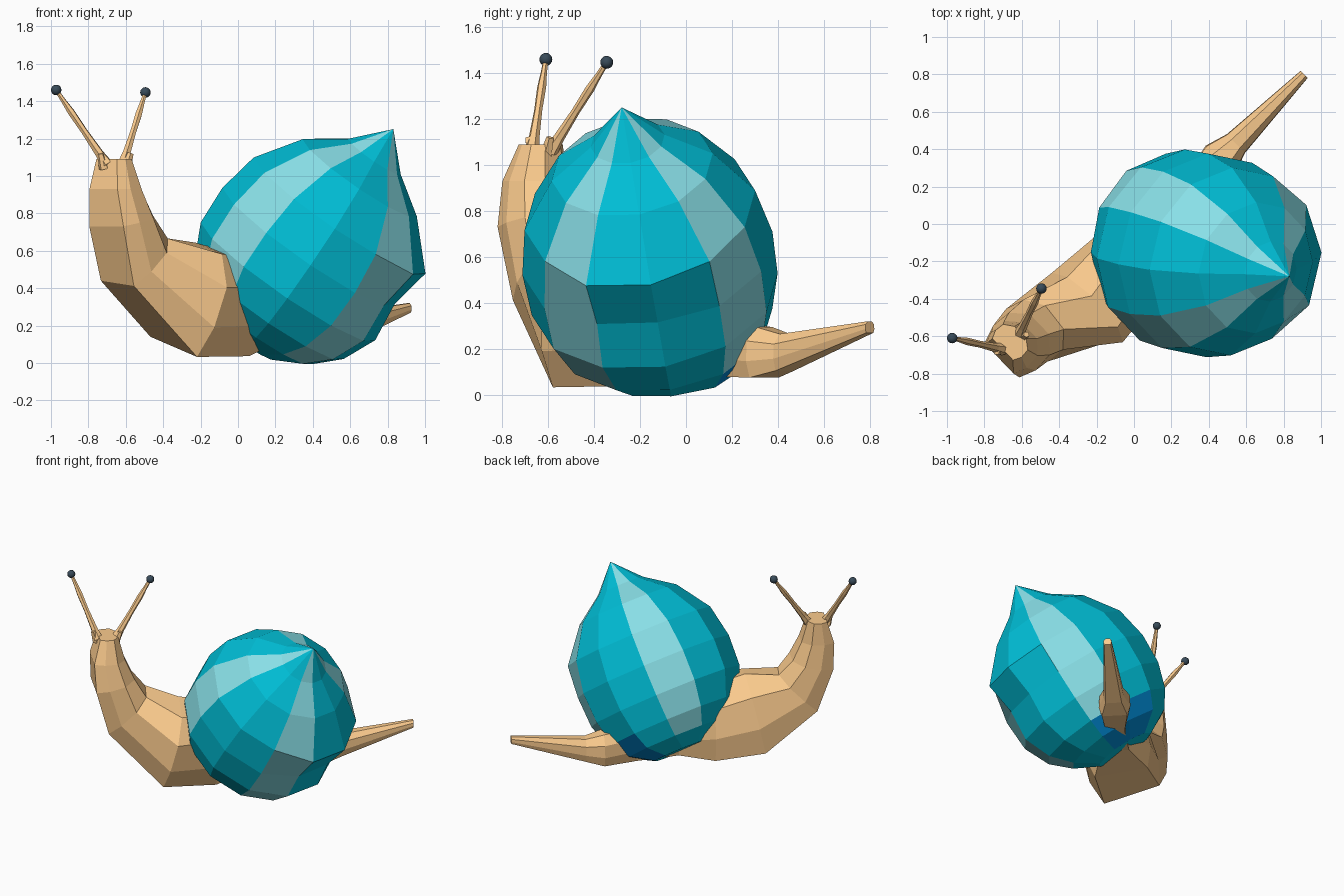
import bpy, math
from mathutils import Vector as V

if "Cube" in bpy.data.objects:
    bpy.data.objects.remove(bpy.data.objects["Cube"])


def mat(name, col):
    m = bpy.data.materials.new(name)
    m.diffuse_color = (*col, 1)
    m.use_nodes = True
    m.node_tree.nodes["Principled BSDF"].inputs["Base Color"].default_value = m.diffuse_color
    return m


TAN = mat("tan", (0.97, 0.60, 0.27))
CYAN = mat("cyan", (0.0, 0.52, 0.68))
PALE = mat("pale_cyan", (0.25, 0.74, 0.80))
BLUE = mat("blue", (0.0, 0.25, 0.65))
DARK = mat("slate", (0.04, 0.07, 0.10))


def loft(name, rings, mats, index=lambda i, j: 0):
    """Skin a list of equal-length point rings and cap both ends."""
    n = len(rings[0])
    verts = [p for r in rings for p in r]
    faces, idx = [], []
    for i in range(len(rings) - 1):
        for j in range(n):
            k = (j + 1) % n
            faces.append((i*n + j, i*n + k, (i+1)*n + k, (i+1)*n + j))
            idx.append(index(i, j))
    faces += [tuple(reversed(range(n))), tuple(range(len(verts) - n, len(verts)))]
    idx += [0, 0]
    me = bpy.data.meshes.new(name)
    me.from_pydata(verts, [], faces)
    for m in mats:
        me.materials.append(m)
    for p, k in zip(me.polygons, idx):
        p.material_index = k
    ob = bpy.data.objects.new(name, me)
    bpy.context.collection.objects.link(ob)
    bpy.context.view_layer.objects.active = ob
    bpy.ops.object.mode_set(mode='EDIT')
    bpy.ops.mesh.select_all(action='SELECT')
    bpy.ops.mesh.remove_doubles(threshold=0.0005)
    bpy.ops.mesh.normals_make_consistent(inside=False)
    bpy.ops.object.mode_set(mode='OBJECT')
    return ob


# shell: twelve-sided pointed globe on a tilted axis, every third gore pale
centre = V((0.38, -0.165, 0.60))
axis = V((0.45, -0.115, 0.65)).normalized()
e1 = (V((0, 1, 0)) - axis * axis.y).normalized()
e2 = axis.cross(e1)
profile = [(0.80, 0), (0.62, 0.17), (0.48, 0.37), (0.25, 0.53), (0.02, 0.575),
           (-0.20, 0.565), (-0.38, 0.48), (-0.50, 0.35), (-0.59, 0.18)]
lip = {7: {3: 1.10, 4: 0.95}, 8: {3: 1.10, 4: 0.94}, 9: {3: 1.05}}
rings = []
for i, (t, r) in enumerate(profile):
    ring = []
    for j in range(12):
        a = math.radians(35 + 30 * j)
        k = r * lip.get(j, {}).get(i, 1)      # overhanging whorl lip on the right
        back = max(0, math.cos(a))            # fuller towards the back at the mouth
        k *= 1 + {6: 0.07, 7: 0.26, 8: 0.5}.get(i, 0) * back
        ring.append(centre + axis*t + e1*(k*0.96*math.cos(a)) + e2*(k*math.sin(a)))
    rings.append(ring)
loft("shell", rings, [CYAN, PALE, BLUE],
     lambda i, j: 2 if i >= 6 and j in (9, 10) else (1 if j % 3 == 0 and i < 7 else 0))

# body: eight-sided sections swept from tail to head
head = V((-0.72, -0.69, 0)).normalized()
side = V((head.y, -head.x, 0)).normalized()
section = [(-0.45, 1), (0.45, 1), (0.95, 0.45), (1, -0.35),
           (0.8, -1), (-0.8, -1), (-1, -0.35), (-0.95, 0.45)]
# centre, half width, half height, pitch, roll
stations = [((0.91, 0.80, 0.295), 0.027, 0.025, 0, 0),
            ((0.545, 0.43, 0.185), 0.07, 0.08, 0, 0),
            ((0.46, 0.34, 0.185), 0.11, 0.11, 0, 0),
            ((0.31, 0.17, 0.20), 0.08, 0.12, 0, 0),
            ((0.12, -0.06, 0.28), 0.12, 0.18, 0, 0),
            ((-0.04, -0.24, 0.32), 0.23, 0.26, 0, 8),
            ((-0.25, -0.45, 0.35), 0.25, 0.28, 12, 16),
            ((-0.535, -0.57, 0.55), 0.18, 0.18, 46, 8),
            ((-0.605, -0.63, 0.76), 0.165, 0.14, 78, 0),
            ((-0.64, -0.645, 0.93), 0.135, 0.11, 90, 0),
            ((-0.655, -0.625, 1.09), 0.10, 0.065, 90, 0)]
rings = []
for c, hw, ht, p, r in stations:
    p, r = math.radians(p), math.radians(r)
    n = V((0, 0, math.cos(p))) - head * math.sin(p)
    w = side * math.cos(r) + n * math.sin(r)
    n = n * math.cos(r) - side * math.sin(r)
    rings.append([V(c) + w*(s*hw) + n*(u*ht) for s, u in section])
loft("body", rings, [TAN])


def stalk(name, a, b, radii, n=6):
    """Straight tube from a to b with (position, radius) stations."""
    a, b = V(a), V(b)
    q = (b - a).to_track_quat('Z', 'Y')
    loft(name, [[a.lerp(b, t) + q @ V((r*math.cos(j*math.tau/n), r*math.sin(j*math.tau/n), 0))
                 for j in range(n)] for t, r in radii], [TAN])


# eye stalks with dark round eyes, and short feelers
for nm, a, b in (("left", (-0.70, -0.67, 1.06), (-0.972, -0.61, 1.46)),
                 ("right", (-0.615, -0.59, 1.06), (-0.495, -0.345, 1.447))):
    stalk(nm + "_eye_stalk", a, b,
          [(0, 0.034), (0.15, 0.024), (0.45, 0.018), (0.7, 0.02), (0.85, 0.014), (1, 0.011)])
    bpy.ops.mesh.primitive_uv_sphere_add(segments=16, ring_count=10, radius=0.028, location=b)
    eye = bpy.context.object
    eye.name = nm + "_eye"
    eye.data.materials.append(DARK)
    bpy.ops.object.shade_smooth()
for nm, a, b in (("left", (-0.715, -0.67, 1.04), (-0.735, -0.685, 1.12)),
                 ("right", (-0.60, -0.61, 1.04), (-0.575, -0.59, 1.12))):
    stalk(nm + "_feeler", a, b, [(0, 0.03), (1, 0.017)], 5)
